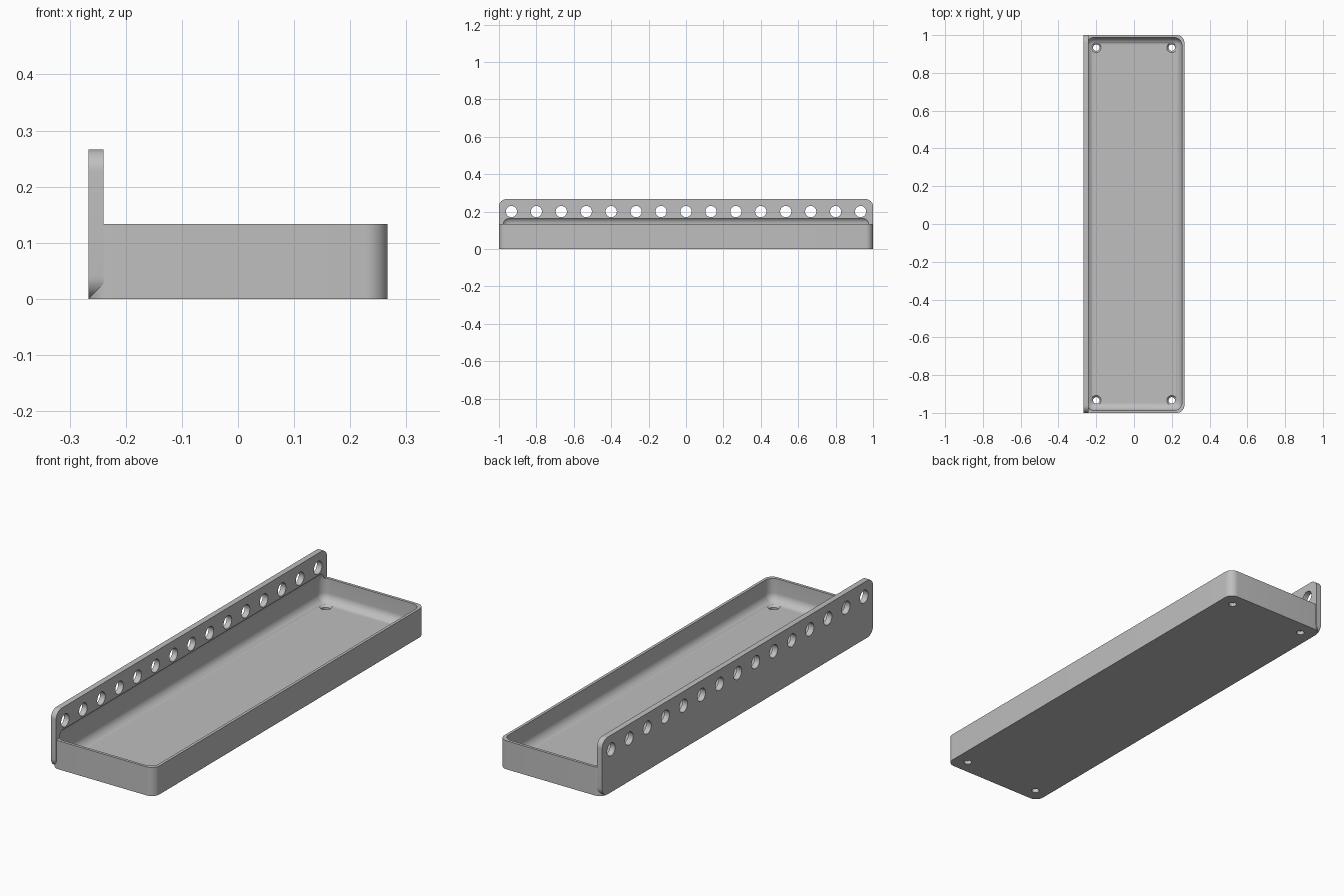
import bpy
import bmesh
import math
from mathutils import Matrix, Vector

cube = bpy.data.objects.get("Cube")
if cube:
    bpy.data.objects.remove(cube, do_unlink=True)

MM = 2 / 150            # design unit
LENGTH, WIDTH, HEIGHT = 150 * MM, 40 * MM, 10 * MM
PLATE, WALL, FLOOR, RADIUS = 2 * MM, 1 * MM, 2 * MM, 3 * MM
SEGMENTS = 10

grey = bpy.data.materials.new("light_grey")
grey.use_nodes = True
color = (0.52, 0.52, 0.52, 1)
grey.diffuse_color = color
grey.node_tree.nodes["Principled BSDF"].inputs["Base Color"].default_value = color


def finish(name, bm):
    mesh = bpy.data.meshes.new(name)
    bmesh.ops.recalc_face_normals(bm, faces=bm.faces)
    bm.to_mesh(mesh)
    bm.free()
    mesh.materials.append(grey)
    obj = bpy.data.objects.new(name, mesh)
    bpy.context.collection.objects.link(obj)
    return obj


def rounded_box(name, low, high, axis=None):
    """Box with the edges along one axis rounded, or all of them."""
    low, high = Vector(low), Vector(high)
    bm = bmesh.new()
    bmesh.ops.create_cube(bm, size=1)
    bmesh.ops.scale(bm, vec=high - low, verts=bm.verts)
    bmesh.ops.translate(bm, vec=(low + high) / 2, verts=bm.verts)
    edges = [e for e in bm.edges if axis is None or
             abs((e.verts[0].co - e.verts[1].co).normalized()[axis]) > 0.9]
    bmesh.ops.bevel(bm, geom=edges, offset=RADIUS, offset_type='OFFSET',
                    segments=SEGMENTS, profile=0.5, affect='EDGES')
    return finish(name, bm)


def add_cone(bm, place, r1, r2, depth, turn=Matrix()):
    bmesh.ops.create_cone(bm, cap_ends=True, segments=32, radius1=r1, radius2=r2,
                          depth=depth, matrix=Matrix.Translation(place) @ turn)


def combine(target, cutter, operation):
    mod = target.modifiers.new(cutter.name, 'BOOLEAN')
    mod.operation, mod.solver, mod.object = operation, 'EXACT', cutter
    bpy.context.view_layer.objects.active = target
    bpy.ops.object.modifier_apply(modifier=mod.name)
    bpy.data.objects.remove(cutter, do_unlink=True)


x, y = WIDTH / 2, LENGTH / 2

# Tray body and the tall mounting plate on its right-hand side
tray = rounded_box("tray", (-x, -y, 0), (x, y, HEIGHT), axis=2)
plate = rounded_box("mounting_plate", (-x, -y, 0), (-x + PLATE, y, 2 * HEIGHT), axis=0)
combine(tray, plate, 'UNION')

# Hollow with filleted floor, reaching up into the plate as a shallow groove
hollow = rounded_box("hollow", (-x + WALL, -y + WALL, FLOOR),
                     (x - WALL, y - WALL, 13 * MM))
combine(tray, hollow, 'DIFFERENCE')

# Row of holes through the plate
bm = bmesh.new()
for i in range(-7, 8):
    add_cone(bm, (-x + PLATE / 2, i * 10 * MM, 15 * MM), 0.03, 0.03, 0.1,
             Matrix.Rotation(math.pi / 2, 4, 'Y'))
combine(tray, finish("plate_holes", bm), 'DIFFERENCE')

# Countersunk screw holes in the floor corners
for through in (True, False):
    bm = bmesh.new()
    for sx in (-1, 1):
        for sy in (-1, 1):
            spot = (sx * 15 * MM, sy * 70 * MM)
            if through:
                add_cone(bm, (*spot, 0), 0.017, 0.017, 0.1)
            else:
                add_cone(bm, (*spot, FLOOR - 0.003), 0.014, 0.032, 0.018)
    combine(tray, finish("screw_holes", bm), 'DIFFERENCE')

# Smooth the fillets, keep the sharp edges
bpy.ops.object.select_all(action='DESELECT')
tray.select_set(True)
bpy.context.view_layer.objects.active = tray
bpy.ops.object.shade_smooth_by_angle(angle=math.radians(30))
